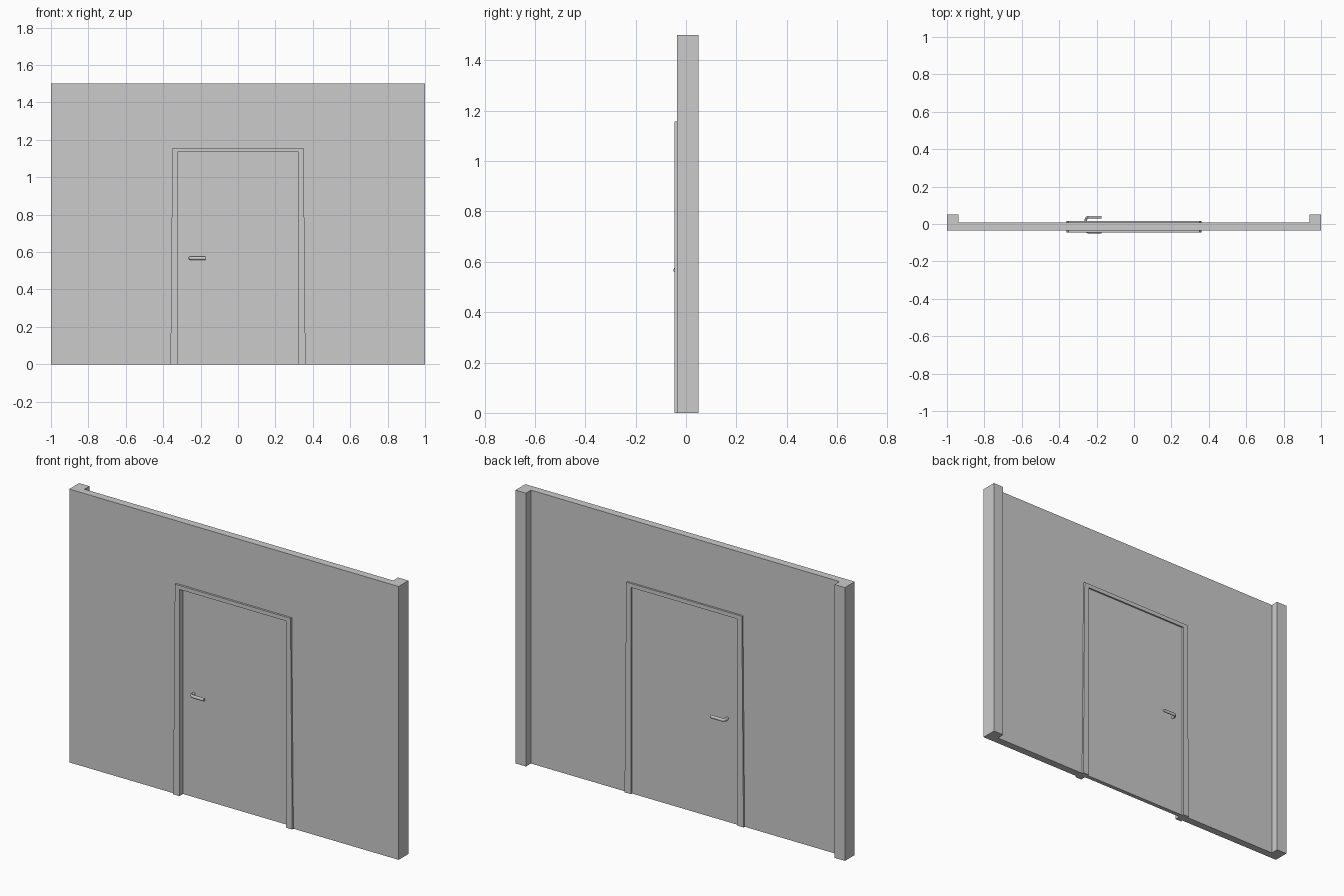
import bpy, bmesh
from math import sin, cos, pi
from mathutils import Vector

if "Cube" in bpy.data.objects:
    bpy.data.objects.remove(bpy.data.objects["Cube"])


def add_object(name, bm):
    bmesh.ops.recalc_face_normals(bm, faces=bm.faces)
    mesh = bpy.data.meshes.new(name)
    bm.to_mesh(mesh)
    bm.free()
    obj = bpy.data.objects.new(name, mesh)
    bpy.context.collection.objects.link(obj)
    return obj


def prism(name, points, direction):
    bm = bmesh.new()
    face = bm.faces.new([bm.verts.new(p) for p in points])
    new = bmesh.ops.extrude_face_region(bm, geom=[face])["geom"]
    bmesh.ops.translate(bm, vec=direction,
                        verts=[v for v in new if isinstance(v, bmesh.types.BMVert)])
    return add_object(name, bm)


def elevation(name, outline, y0, y1):
    return prism(name, [(x, y0, z) for x, z in outline], (0, y1 - y0, 0))


def sweep(name, path, a, b, sides=16):
    """Sweep an ellipse along a flat path in the XY plane."""
    bm = bmesh.new()
    rings = []
    for i, p in enumerate(path):
        t = (path[min(i + 1, len(path) - 1)] - path[max(i - 1, 0)]).normalized()
        n = Vector((-t.y, t.x, 0))
        rings.append([bm.verts.new(p + n * a * cos(2 * pi * k / sides)
                                   + Vector((0, 0, b * sin(2 * pi * k / sides))))
                      for k in range(sides)])
    for r, s in zip(rings, rings[1:]):
        for k in range(sides):
            bm.faces.new((r[k], r[(k + 1) % sides], s[(k + 1) % sides], s[k]))
    bm.faces.new(rings[0])
    bm.faces.new(rings[-1])
    return add_object(name, bm)


# Wall with an end pier at each side, extruded from its plan
FRONT, BACK, PIER = -0.035, 0.007, 0.05
half = [(1, FRONT), (1, PIER), (0.937, PIER), (0.937, BACK)]
plan = half + [(-x, y) for x, y in reversed(half)]
wall = prism("wall", [(x, y, 0) for x, y in plan], (0, 0, 1.5))

# Doorway opening cut through the wall
cutter = elevation("doorway_cutter",
                   [(-0.338, -0.1), (0.338, -0.1), (0.338, 1.145), (-0.338, 1.145)], -0.1, 0.1)
cutter.hide_render = True
cutter.hide_viewport = True
cut = wall.modifiers.new("doorway", "BOOLEAN")
cut.operation = "DIFFERENCE"
cut.solver = "EXACT"
cut.object = cutter

# Door frame, flaring slightly towards the floor
side = [(0.323, 0), (0.323, 1.134), (0.351, 1.156), (0.361, 0)]
outline = [(-0.361, 0), (-0.351, 1.156), (0.351, 1.156), (0.361, 0),
           (0.323, 0), (0.323, 1.134), (-0.323, 1.134), (-0.323, 0)]
elevation("door_frame", outline, -0.046, 0.017)

# Door leaf
MID, THICK = -0.0035, 0.0115
elevation("door", [(-0.323, 0), (0.323, 0), (0.323, 1.134), (-0.323, 1.134)],
          MID - THICK, MID + THICK)

# Lever handles: a stem bending into a lever, one on each face
REACH, BEND = 0.0398, 0.014
for name, s in (("front_handle", -1), ("back_handle", 1)):
    path = [(-0.257, 0.005)]
    for i in range(9):
        ang = pi / 2 * i / 8
        path.append((-0.257 + BEND * (1 - cos(ang)), REACH - BEND + BEND * sin(ang)))
    path.append((-0.175, REACH))
    handle = sweep(name, [Vector((x, MID + s * y, 0.567)) for x, y in path], 0.0067, 0.009)
    bpy.ops.object.select_all(action="DESELECT")
    handle.select_set(True)
    bpy.context.view_layer.objects.active = handle
    bpy.ops.object.shade_smooth_by_angle()
